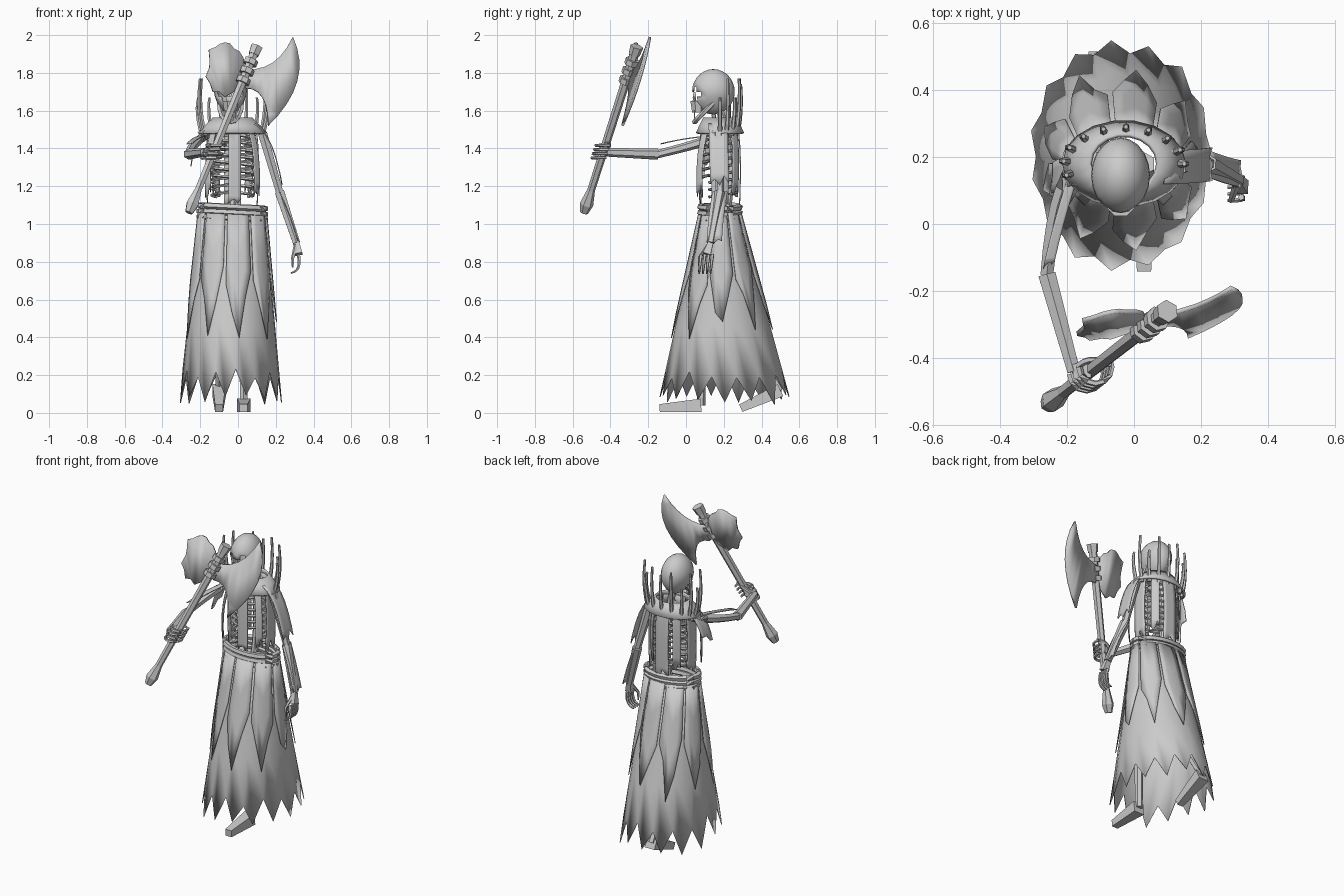
import bpy, bmesh, math, random
from mathutils import Vector as V

random.seed(4)
cube = bpy.data.objects.get("Cube")
if cube:
    bpy.data.objects.remove(cube)

shade = 0.6
grey = bpy.data.materials.new("plain_grey")
grey.use_nodes = True
grey.diffuse_color = (shade, shade, shade, 1)
grey.node_tree.nodes["Principled BSDF"].inputs["Base Color"].default_value = grey.diffuse_color

AXIS_X, AXIS_Y = -0.03, 0.18    # upright axis of the body


def finish(name, bm, thickness=0):
    bmesh.ops.recalc_face_normals(bm, faces=bm.faces)
    mesh = bpy.data.meshes.new(name)
    bm.to_mesh(mesh)
    bm.free()
    mesh.materials.append(grey)
    mesh.shade_smooth()
    mesh.set_sharp_from_angle(angle=math.radians(35))
    part = bpy.data.objects.new(name, mesh)
    bpy.context.scene.collection.objects.link(part)
    if thickness:
        solid = part.modifiers.new("thickness", "SOLIDIFY")
        solid.thickness = thickness
        solid.offset = 0


def skin(bm, rows, closed=False):
    """Join rows of points with quads."""
    rows = [[bm.verts.new(point) for point in row] for row in rows]
    count = len(rows[0])
    for upper, lower in zip(rows, rows[1:]):
        for i in range(count if closed else count - 1):
            j = (i + 1) % count
            bm.faces.new((upper[i], upper[j], lower[j], lower[i]))
    return rows


def tube(name, points, radii, sides=6):
    """Loft a polygon section along a path, blending the radii evenly."""
    points = [V(point) for point in points]
    bm, rows, last = bmesh.new(), [], len(points) - 1
    for i, point in enumerate(points):
        along = (points[min(i + 1, last)] - points[max(i - 1, 0)]).normalized()
        up = V((0, 1, 0)) if abs(along.y) < 0.85 else V((0, 0, 1))
        across = along.cross(up).normalized()
        up = across.cross(along)
        radius = radii[0] + (radii[-1] - radii[0]) * i / last
        turns = [math.tau * (k + 0.5) / sides for k in range(sides)]
        rows.append([point + radius * (across * math.cos(a) + up * math.sin(a)) for a in turns])
    made = skin(bm, rows, True)
    bm.faces.new(made[0])
    bm.faces.new(made[-1])
    finish(name, bm)


def bend(start, pull, end, steps=6):
    """Points along a quadratic curve."""
    start, pull, end = V(start), V(pull), V(end)
    fractions = [i / steps for i in range(steps + 1)]
    return [start.lerp(pull, f).lerp(pull.lerp(end, f), f) for f in fractions]


def around(degrees, rx, ry, z):
    """Point on an ellipse round the body axis."""
    a = math.radians(degrees)
    return V((AXIS_X + rx * math.cos(a), AXIS_Y + ry * math.sin(a), z))


def rag(name, points, half_width, across):
    """Cloth strip along a path, with a torn lower end."""
    bm, across = bmesh.new(), V(across).normalized() * half_width
    rows = [[point + across * u / 2 for u in range(-2, 3)] for point in points]
    tail = points[-1] - points[-2]
    rows[-1] = [point - tail * random.uniform(0, 0.9) for point in rows[-1]]
    skin(bm, rows)
    finish(name, bm, 0.006)


# Robe: flaring elliptical cone with a zigzag hem, then shorter loose panels
WAIST = 1.06


def robe_point(degrees, z, gap):
    drop = WAIST - z
    point = around(degrees, 0.17 + drop / 10 + gap, 0.1 + drop / 4 + gap, z)
    return point + V((-drop / 100, drop / 40, 0))


def robe(name, angles, hem, gap, closed=False):
    bm = bmesh.new()
    rows = [[robe_point(a, WAIST + (low - WAIST) * step / 3, gap) for a, low in zip(angles, hem)]
            for step in range(4)]
    skin(bm, rows, closed)
    finish(name, bm, 0.005)


torn_hem = [random.uniform(0.04, 0.1) + 0.14 * (i % 2) for i in range(30)]
robe("robe_inner", [i * 12 for i in range(30)], torn_hem, 0, True)
for middle in range(0, 360, 40):
    angles = [middle + offset for offset in range(-18, 19, 9)]
    hem = [0.43 + abs(a - middle) / 60 + random.uniform(-0.06, 0.06) for a in angles]
    robe("robe_panel", angles, hem, 0.012)

# Belt rolls, tilted down to one side
for level in range(3):
    ring = [robe_point(a, WAIST, 0.005) for a in range(0, 361, 18)]
    for point in ring:
        point.z += (level - 1) * 0.03 - (point.x - AXIS_X) / 20
    tube("belt_roll", ring, [0.017], 5)

# Spine, breastbone and ribs
tube("spine", bend((AXIS_X, 0.2, 1), (AXIS_X, 0.28, 1.3), (AXIS_X, 0.18, 1.6)), [0.022], 8)
tube("breastbone", [around(-90, 0, 0.09, z) for z in (1.47, 1.25)], [0.022, 0.012], 4)
for k in range(9):
    width = 0.1 + 0.03 * math.sin(math.pi * (k + 1) / 10)
    reach = 130 if k < 3 else 175
    for side in (-1, 1):
        turns = [reach * i / 8 for i in range(9)]
        tube("rib", [around(90 + side * t, width, 0.09, 1.17 + 0.038 * k - t / 5000) for t in turns], [0.0085], 5)

# Skull with open sockets, then face, jaw and teeth
SKULL = V((-0.04, 0.145, 1.7))
bm = bmesh.new()
bmesh.ops.create_uvsphere(bm, u_segments=20, v_segments=14, radius=1)
for vert in bm.verts:
    narrow = 1 + 0.2 * min(0, vert.co.z)
    vert.co = SKULL + V((vert.co.x * 0.085 * narrow, vert.co.y * 0.11, vert.co.z * 0.117))
sockets = [SKULL + V((x, -0.1, -0.015)) for x in (-0.04, 0.04)]
hollow = [face for face in bm.faces
          if min((face.calc_center_median() - socket).length for socket in sockets) < 0.03]
bmesh.ops.delete(bm, geom=hollow, context='FACES')
finish("skull", bm, 0.006)
tube("nose_bone", [SKULL + V((0, -0.1, z)) for z in (0, -0.05)], [0.008, 0.014], 4)
tube("upper_jaw", [SKULL + V((0, -0.08, z)) for z in (-0.05, -0.11)], [0.045, 0.035], 8)
jaw_turns = [math.pi * i / 8 for i in range(9)]
tube("lower_jaw", [SKULL + V((0.06 * math.cos(a), -0.1 * math.sin(a), -0.06 - 0.1 * math.sin(a)))
                   for a in jaw_turns], [0.014], 5)
for i in range(-3, 4):
    tube("tooth", [SKULL + V((i / 100, -0.1, z)) for z in (-0.1, -0.15)], [0.005], 4)

# Collar and its upright spikes
bm = bmesh.new()
skin(bm, [[around(a, 0.1 + spread, 0.085 + spread / 2, 1.56 - spread) for a in range(0, 360, 20)]
          for spread in (0, 0.04, 0.08)], True)
finish("collar", bm, 0.012)
for i in range(10):
    angle = 22 * i
    top = 1.67 + 0.1 * (i % 2) + 0.07 * (i == 4)
    foot, tip = around(angle, 0.16, 0.09, 1.47), around(angle, 0.18, 0.11, top)
    tube("collar_spike", bend(foot, around(angle, 0.2, 0.12, 1.6), tip), [0.013, 0.007])


# Torn strips hanging over the chest, sides and back
def hang(name, degrees, half_width, low, gap=0):
    points = bend(around(degrees, 0.12, 0.09, 1.53), around(degrees, 0.15 + gap, 0.12 + gap, 1.4),
                  around(degrees, 0.13 + gap, 0.1 + gap, low))
    rag(name, points, half_width, around(degrees + 90, 1, 1, 0) - around(degrees, 0, 0, 0))


hang("front_strip", -85, 0.033, 1.03)
hang("back_strip", 90, 0.045, 1.03)
for side in (-1, 1):
    hang("side_strip", 90 - side * 90, 0.045, 1.08)
    hang("back_side_strip", 90 + side * 40, 0.025, 1.14)
    hang("chest_side_strip", -90 + side * 45, 0.02, 1.14, 0.05)

# Left arm hanging, with sleeve, cuff and curled fingers
shoulder, elbow, wrist = V((0.13, 0.17, 1.48)), V((0.22, 0.18, 1.17)), V((0.31, 0.13, 0.9))
tube("left_upper_arm", [shoulder, elbow], [0.028, 0.022])
tube("left_forearm", [elbow, wrist], [0.029, 0.022])
sleeve_top = shoulder + V((-0.04, 0, 0.05))
rag("left_sleeve", bend(sleeve_top, shoulder + V((0.06, 0, 0)), elbow + V((0.02, 0, 0))), 0.05, (0, 1, 0))
rag("left_cuff", bend(elbow, elbow.lerp(wrist, 0.5) + V((0.02, 0, 0)), wrist + V((0.01, 0.02, 0))), 0.04, (0, 1, 0))
palm = wrist + V((0.01, -0.02, -0.06))
tube("left_palm", [wrist, palm], [0.02, 0.03], 4)
for i in range(4):
    knuckle = palm + V((0, 0.02 * i - 0.03, 0))
    tube("left_finger", bend(knuckle, knuckle + V((0.02, -0.01, -0.09)), knuckle + V((-0.04, -0.01, -0.1))),
         [0.01, 0.005], 5)
tube("left_thumb", [wrist, palm + V((-0.03, -0.04, -0.02)), palm + V((-0.03, -0.04, -0.07))], [0.013, 0.005], 5)

# Axe handle with pommel, cap and bindings
POMMEL, CAP = V((-0.26, -0.54, 1.06)), V((0.1, -0.26, 1.94))


def handle(fraction):
    return POMMEL.lerp(CAP, fraction)


tube("axe_handle", [handle(0), handle(1)], [0.02, 0.025])
tube("axe_pommel", [handle(0), handle(0.05)], [0.022, 0.036])
tube("axe_pommel_neck", [handle(0.05), handle(0.14)], [0.036, 0.02])
tube("axe_cap", [handle(0.95), handle(1)], [0.03, 0.035])
for k in range(3):
    start = 0.78 + k / 18
    tube("axe_binding", [handle(start), handle(start + 0.03)], [0.038], 7)


def blade(name, outline):
    """Flat plate in the slanted plane that holds the handle."""
    bm = bmesh.new()
    corners = [bm.verts.new((p.x, 0.18 * p.x + 0.26 * p.z - 0.76, p.z)) for p in outline]
    bmesh.ops.triangulate(bm, faces=[bm.faces.new(corners)])
    finish(name, bm, 0.014)


horn, beard, root = V((0.29, 0, 1.99)), V((0.16, 0, 1.52)), V((0.04, 0, 1.77))
rise = V((0, 0, 0.05))
blade("axe_blade", bend(beard, (0.4, 0, 1.75), horn, 8) + bend(horn, (0.2, 0, 1.8), root + rise)[1:]
      + bend(root - rise, (0.16, 0, 1.72), beard)[:-1])
ragged = []
for i in range(20):
    a, wobble = math.tau * i / 20, random.uniform(0.8, 1.08)
    ragged.append(V((-0.07 + 0.1 * wobble * math.cos(a), 0, 1.83 + 0.15 * wobble * math.sin(a))))
blade("axe_rear_blade", ragged)

# Right arm reaching forward to grip the axe
shoulder, elbow, wrist = V((-0.17, 0.18, 1.47)), V((-0.26, -0.15, 1.37)), V((-0.18, -0.44, 1.38))
tube("right_upper_arm", bend(shoulder, (-0.24, 0.1, 1.43), elbow), [0.028, 0.022])
tube("right_forearm", [elbow, wrist], [0.03, 0.022])
rag("right_shoulder_rag", bend((-0.11, 0.17, 1.53), (-0.23, 0.16, 1.5), (-0.25, 0.13, 1.3)), 0.045, (0, 1, 0))
rag("right_arm_rag", bend(shoulder, (-0.23, 0, 1.46), elbow + rise), 0.015, (1, 0, 0))
tube("right_palm", [wrist, handle(0.37)], [0.03], 4)
for i in range(4):
    centre = handle(0.33 + i / 40)
    turns = [math.pi * (1 + k / 6) for k in range(8)]
    tube("right_finger", [centre + V((math.cos(a), math.sin(a), 0)) * 0.05 for a in turns], [0.011, 0.007], 5)
tube("right_thumb", bend(wrist, wrist + V((0.04, 0.06, 0.05)), handle(0.42) + V((0.04, 0, 0))), [0.012, 0.007], 5)


# Legs and feet under the robe
def leg(side, knee, heel, toe):
    hip = V((knee.x, AXIS_Y, WAIST))
    tube(side + "_thigh", [hip, knee], [0.035, 0.025])
    tube(side + "_shin", [knee, heel], [0.03, 0.022])
    tube(side + "_foot", [heel, toe], [0.05, 0.03], 4)


leg("left", V((0.03, 0.08, 0.55)), V((0.03, 0.08, 0.04)), V((0.03, -0.14, 0.025)))
leg("right", V((-0.1, 0.24, 0.55)), V((-0.1, 0.5, 0.12)), V((-0.1, 0.29, 0.025)))
